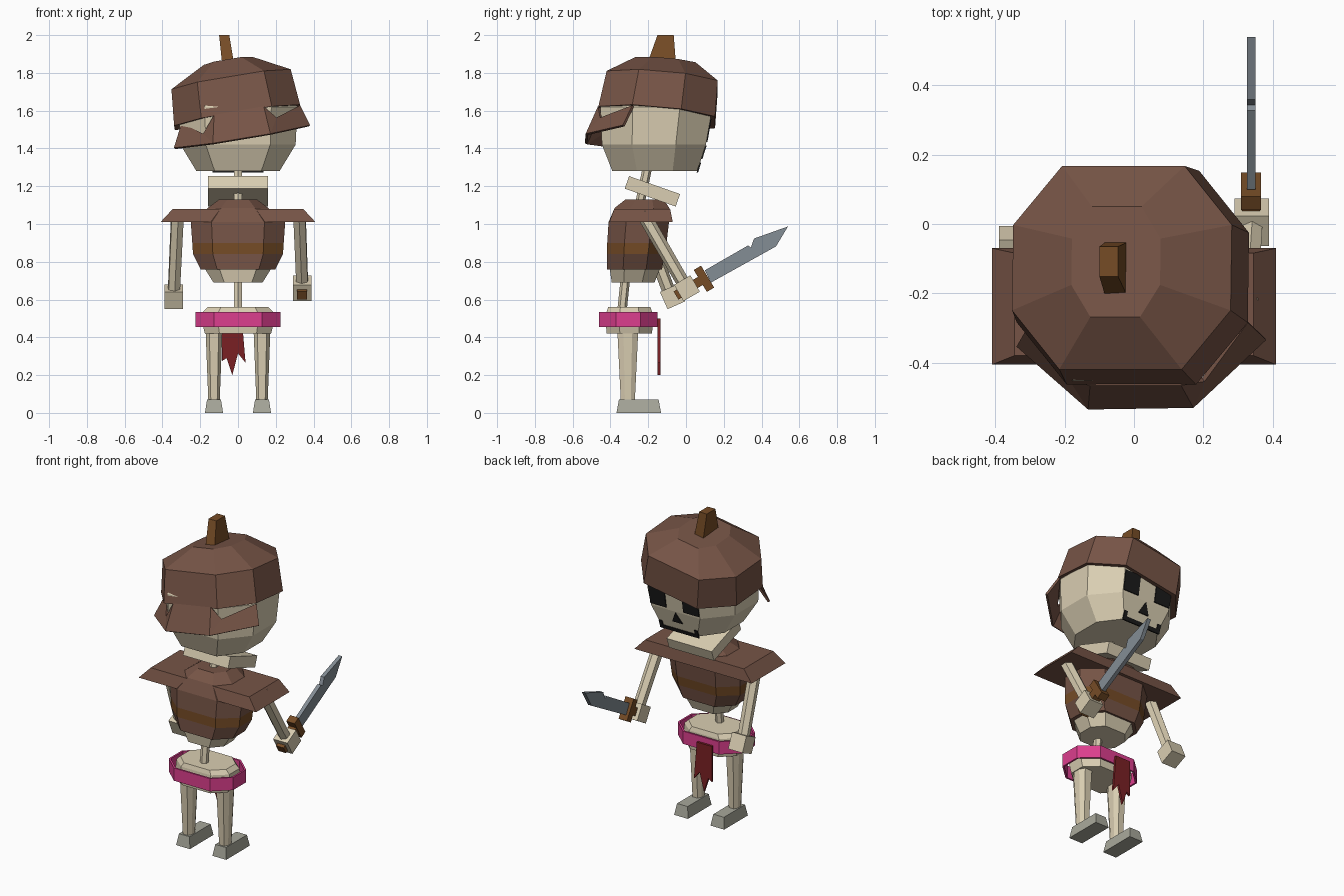
import bpy, bmesh, math
from mathutils import Matrix, Vector

if "Cube" in bpy.data.objects:
    bpy.data.objects.remove(bpy.data.objects["Cube"])


def material(name, r, g, b):
    m = bpy.data.materials.new(name)
    lin = [((c / 255 + 0.055) / 1.055) ** 2.4 if c > 10 else c / 255 / 12.92 for c in (r, g, b)]
    m.diffuse_color = (*lin, 1)
    m.use_nodes = True
    m.node_tree.nodes["Principled BSDF"].inputs["Base Color"].default_value = m.diffuse_color
    return m


BONE = material("bone", 218, 206, 178)
GREY = material("grey foot bone", 168, 168, 155)
CLOTH = material("brown leather", 118, 84, 70)
STRAP = material("tan leather", 118, 76, 38)
PINK = material("pink belt", 220, 62, 142)
RED = material("dark red cloth", 122, 32, 36)
STEEL = material("steel", 132, 141, 149)
BLACK = material("black", 26, 26, 26)

OCT = [(1, .42), (.56, 1), (-.56, 1), (-1, .42), (-1, -.42), (-.56, -1), (.56, -1), (1, -.42)]
SQ = [(1, 1), (-1, 1), (-1, -1), (1, -1)]


def finish(bm, name, mats, matrix=None):
    if matrix:
        bm.transform(matrix)
    bmesh.ops.recalc_face_normals(bm, faces=bm.faces)
    me = bpy.data.meshes.new(name)
    bm.to_mesh(me)
    bm.free()
    for m in mats if isinstance(mats, list) else [mats]:
        me.materials.append(m)
    ob = bpy.data.objects.new(name, me)
    bpy.context.collection.objects.link(ob)
    return ob


def solidify(ob, t, offset=0):
    mod = ob.modifiers.new("thickness", 'SOLIDIFY')
    mod.thickness, mod.offset = t, offset


def loft(name, rings, mat, outline=OCT, caps=True, matrix=None):
    """rings: (z, centre x, centre y, half x, half y)"""
    bm = bmesh.new()
    loops = [[bm.verts.new((cx + a * hx, cy + b * hy, z)) for a, b in outline]
             for z, cx, cy, hx, hy in rings]
    n = len(outline)
    for lo, hi in zip(loops, loops[1:]):
        for i in range(n):
            bm.faces.new((lo[i], lo[(i + 1) % n], hi[(i + 1) % n], hi[i]))
    if caps:
        bm.faces.new(loops[0][::-1])
        bm.faces.new(loops[-1])
    return finish(bm, name, mat, matrix)


def rod(name, p0, p1, r0, r1, mat, sides=6):
    p0, p1 = Vector(p0), Vector(p1)
    d = p1 - p0
    bm = bmesh.new()
    bmesh.ops.create_cone(bm, cap_ends=True, segments=sides, radius1=r0, radius2=r1, depth=d.length)
    mtx = Matrix.Translation((p0 + p1) / 2) @ d.to_track_quat('Z', 'Y').to_matrix().to_4x4()
    return finish(bm, name, mat, mtx)


def box(name, centre, size, tilt, mat):
    bm = bmesh.new()
    bmesh.ops.create_cube(bm, size=1)
    mtx = (Matrix.Translation(centre) @ Matrix.Rotation(math.radians(tilt), 4, 'X')
           @ Matrix.Diagonal((*size, 1)))
    return finish(bm, name, mat, mtx)


def prism(name, pts, depth, mat):
    """flat polygon of 3D points extruded along the vector depth"""
    bm = bmesh.new()
    f = bm.faces.new([bm.verts.new(p) for p in pts])
    ext = bmesh.ops.extrude_face_region(bm, geom=[f], use_keep_orig=True)
    bmesh.ops.translate(bm, vec=depth, verts=[v for v in ext['geom'] if isinstance(v, bmesh.types.BMVert)])
    bmesh.ops.triangulate(bm, faces=[g for g in bm.faces if len(g.verts) > 4])
    return finish(bm, name, mat)


# legs and feet
for side, s in (("left", -1), ("right", 1)):
    x = .127 * s
    loft(side + "_foot", [(0, x, -.25, .048, .118), (.07, x, -.25, .037, .105)], GREY, SQ)
    loft(side + "_leg", [(.06, x, -.308, .03, .037), (.45, x, -.308, .045, .056)], BONE)

# pelvis, belt and hanging cloth
loft("pelvis", [(.42, 0, -.3, .175, .12), (.48, 0, -.3, .19, .125), (.535, 0, -.3, .185, .12),
                (.56, 0, -.3, .16, .112)], BONE)
solidify(loft("belt", [(.455, 0, -.305, .225, .155), (.535, 0, -.305, .225, .155)], PINK, caps=False), .012, -1)
rag = [(-.085, .5), (.02, .5), (.04, .265), (0, .315), (-.03, .2), (-.06, .29), (-.085, .275)]
prism("hanging_cloth", [(x, -.15, z) for x, z in rag], (0, .014, 0), RED)

# spine, ribs and vest
rod("lower_spine", (0, -.343, .5), (0, -.317, .75), .025, .025, BONE)
rod("neck", (0, -.25, 1.08), (0, -.2, 1.32), .025, .025, BONE)
loft("ribs", [(.69, 0, -.28, .13, .113), (.77, 0, -.27, .18, .135)], BONE)
vest = loft("vest", [(.76, 0, -.272, .197, .145), (.84, 0, -.265, .238, .152), (.90, 0, -.26, .242, .157),
                     (1.01, 0, -.25, .25, .16), (1.085, 0, -.233, .16, .145),
                     (1.13, 0, -.22, .1, .1)], [CLOTH, STRAP])
for p in vest.data.polygons:
    p.material_index = int(.85 < p.center.z < .89)
loft("shoulder_cape", [(1.01, 0, -.238, .41, .168), (1.08, 0, -.232, .345, .148)], CLOTH, SQ)

# arms and hands
rod("left_arm", (-.32, -.25, 1.06), (-.34, -.085, .63), .037, .035, BONE)
rod("right_arm", (.325, -.23, 1.06), (.34, -.01, .68), .037, .035, BONE)
box("left_hand", (-.34, -.072, .615), (.1, .1, .1), 24, BONE)
box("right_hand", (.34, .005, .66), (.1, .1, .1), 30, BONE)

# sword
box("sword_handle", (.338, .02, .665), (.053, .17, .05), 31, STRAP)
box("sword_guard", (.338, .095, .71), (.058, .045, .135), 31, STRAP)
edge = [(.1, .755), (.328, .886), (.344, .876), (.36, .923), (.54, .987), (.476, .881), (.132, .69)]
prism("sword_blade", [(.326, y, z) for y, z in edge], (.025, 0, 0), STEEL)

# head and jaw
box("jaw", (0, -.178, 1.173), (.315, .286, .07), -19.4, BONE)
loft("skull", [(1.28, 0, -.165, .22, .225), (1.42, 0, -.17, .305, .275), (1.62, 0, -.157, .315, .297),
               (1.74, -.02, -.15, .25, .23)], BONE)


# face plates, lying on the sloping front facets of the skull
def face_plate(name, pts):
    def y(z):
        return .105 + (z - 1.42) * (.175 if z > 1.42 else .32)
    prism(name, [(x, y(z) - .002, z) for x, z in pts], (0, .008, 0), BLACK)


for side, s in (("left", -1), ("right", 1)):
    face_plate(side + "_eye", [(s * .06, 1.435), (s * .17, 1.435), (s * .172, 1.555), (s * .06, 1.555)])
face_plate("nose", [(-.036, 1.345), (.036, 1.345), (0, 1.415)])
face_plate("mouth", [(-.135, 1.272), (.135, 1.272), (.135, 1.325), (.112, 1.325), (.112, 1.295),
                     (-.112, 1.295), (-.112, 1.325), (-.135, 1.325)])

# tilted hat with stem
tilt = (Matrix.Translation((-.003, -.155, 1.565)) @ Matrix.Rotation(math.radians(-9.5), 4, 'Y')
        @ Matrix.Rotation(math.radians(-5), 4, 'X'))
loft("hat", [(0, 0, 0, .338, .31), (.195, 0, .012, .32, .295), (.3, 0, .02, .13, .16)], CLOTH, matrix=tilt)
loft("hat_stem", [(1.83, -.05, -.132, .032, .08), (2, -.073, -.108, .027, .043)], STRAP, SQ)

# folded brim at the -y side of the hat
bm = bmesh.new()
outer = [bm.verts.new(p) for p in ((-.335, -.35, 1.4), (-.13, -.53, 1.425), (.17, -.525, 1.475), (.378, -.33, 1.52))]
inner = [bm.verts.new(p) for p in ((-.295, -.28, 1.53), (-.18, -.45, 1.475), (-.125, -.46, 1.575),
                                   (.135, -.46, 1.62), (.2, -.45, 1.56), (.325, -.28, 1.625))]
bm.faces.new((outer[0], outer[1], inner[1], inner[0]))
bm.faces.new((outer[1], inner[2], inner[1]))
bm.faces.new((outer[1], outer[2], inner[3], inner[2]))
bm.faces.new((outer[2], inner[4], inner[3]))
bm.faces.new((outer[2], outer[3], inner[5], inner[4]))
solidify(finish(bm, "hat_brim", CLOTH), .014)
